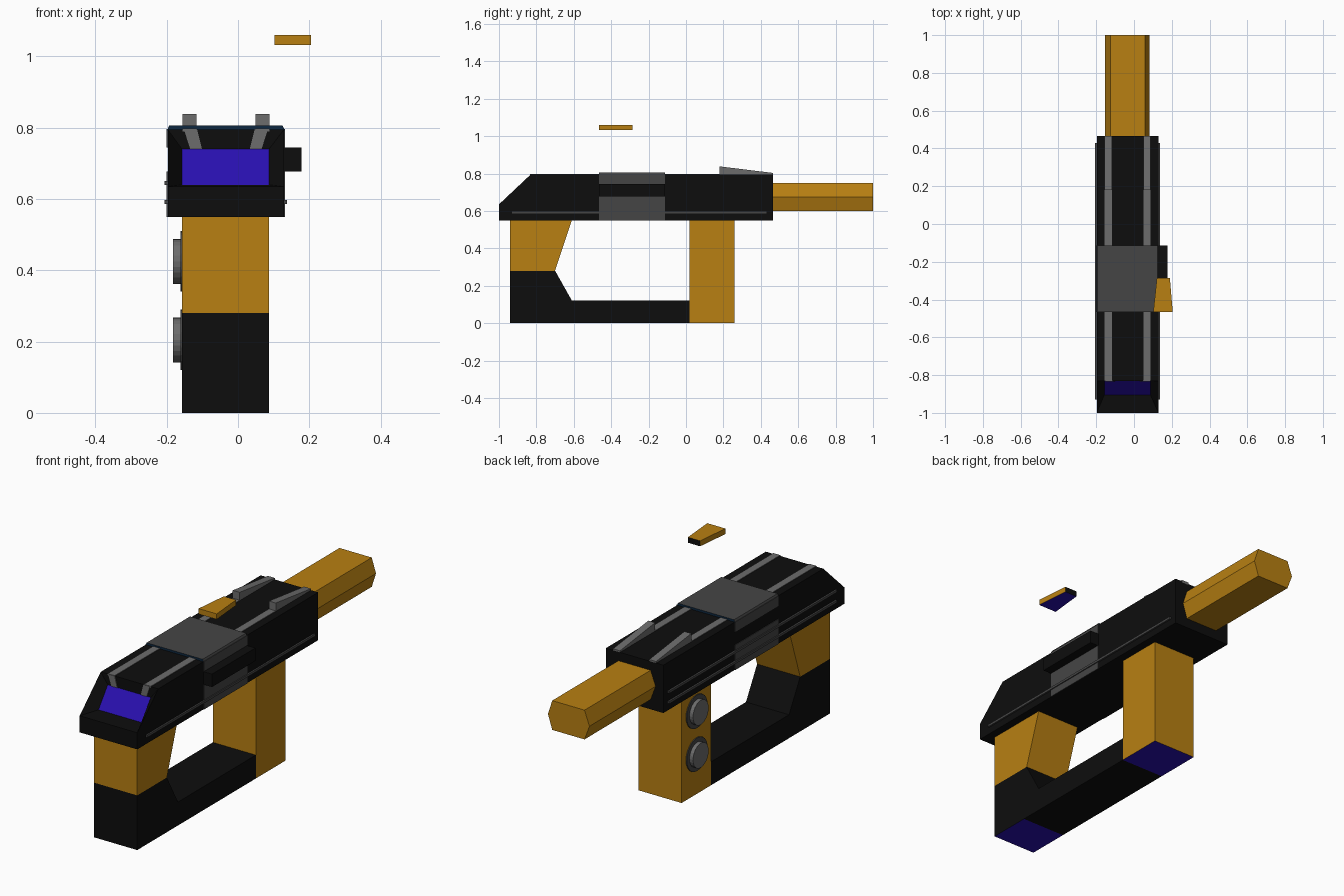
import bpy, bmesh, math
from mathutils import Vector

if "Cube" in bpy.data.objects:
    bpy.data.objects.remove(bpy.data.objects["Cube"])


def mat(name, r, g, b):
    m = bpy.data.materials.new(name)
    m.diffuse_color = (r, g, b, 1)
    m.use_nodes = True
    m.node_tree.nodes["Principled BSDF"].inputs["Base Color"].default_value = m.diffuse_color
    return m


GOLD = mat("gold", .48, .215, .006)
BLACK = mat("black", .004, .004, .004)
PURPLE = mat("violet", .022, .005, .43)
LIGHT = mat("light_grey", .15, .15, .15)
DARK = mat("dark_grey", .06, .06, .06)
NAVY = mat("navy", .004, .02, .05)


def prism(name, pts, a, b, axis, *mats, rule=None):
    """Extrude a 2D outline from a to b along axis; rule(face) picks the material."""
    def place(p, d):
        return {'x': (d, p[0], p[1]), 'y': (p[0], d, p[1]), 'z': (p[0], p[1], d)}[axis]
    bm = bmesh.new()
    lo = [bm.verts.new(place(p, a)) for p in pts]
    hi = [bm.verts.new(place(p, b)) for p in pts]
    bm.faces.new(lo)
    bm.faces.new(hi)
    n = len(pts)
    for i in range(n):
        j = (i + 1) % n
        bm.faces.new((lo[i], lo[j], hi[j], hi[i]))
    bmesh.ops.recalc_face_normals(bm, faces=bm.faces)
    if rule:
        for f in bm.faces:
            f.material_index = rule(f)
    me = bpy.data.meshes.new(name)
    bm.to_mesh(me)
    bm.free()
    for m in mats:
        me.materials.append(m)
    ob = bpy.data.objects.new(name, me)
    bpy.context.collection.objects.link(ob)
    return ob


def box(name, x0, x1, y0, y1, z0, z1, *mats, rule=None):
    return prism(name, [(y0, z0), (y1, z0), (y1, z1), (y0, z1)], x0, x1, 'x', *mats, rule=rule)


def bottom(f):
    return 1 if f.normal.z < -.9 else 0


MID = -.034            # centre plane of the body
XL, XR = -.197, .129   # body sides
GL, GR = -.157, .087   # grip sides

# Body with sloped nose, the slope sunk into a violet screen
body = prism("body", [(-1, .55), (.465, .55), (.465, .795), (-.83, .795), (-1, .635)],
             XL, XR, 'x', BLACK, PURPLE)
bm = bmesh.new()
bm.from_mesh(body.data)
slope = next(f for f in bm.faces if f.normal.y < -.3 and f.normal.z > .3)
bmesh.ops.inset_individual(bm, faces=[slope], thickness=.03)
slope.material_index = 1
zc = slope.calc_center_median().z
for v in slope.verts:
    y, z = (-.905, .64) if v.co.z < zc else (-.83, .74)
    v.co = Vector((GL if v.co.x < MID else GR, y, z))
bm.to_mesh(body.data)
bm.free()

# Barrel: wide six-sided bar
prism("barrel", [(-.153, .675), (-.125, .6), (.058, .6), (.082, .675), (.058, .75), (-.125, .75)],
      .465, 1, 'y', GOLD)

# Top stripes, their ends on the nose, and rear wedge fins
for side, s in (("left", -1), ("right", 1)):
    def mx(d):
        return MID + s * d
    x0, x1 = sorted((mx(.083), mx(.122)))
    box(side + "_top_stripe", x0, x1, -.832, .465, .79, .798, LIGHT)
    prism(side + "_nose_stripe", [(mx(.118), .796), (mx(.081), .796), (mx(.067), .74), (mx(.1), .74)],
          -.834, -.829, 'y', LIGHT)
    prism(side + "_fin", [(.18, .79), (.465, .79), (.465, .803), (.18, .838)], x0, x1, 'x', LIGHT)

# Sleeve around the middle: top plate and side panels
prism("sleeve_top", [(XL - .002, .793), (XR + .002, .793), (XR - .004, .806), (XL + .004, .806)],
      -.465, -.113, 'y', DARK, NAVY, rule=lambda f: 1 if abs(f.normal.y) > .9 else 0)
for side, x in (("left", XL), ("right", XR)):
    box(side + "_lower_panel", x - .003, x + .003, -.465, -.113, .55, .678, DARK)
    box(side + "_upper_panel", x - .003, x + .003, -.465, -.113, .745, .796, DARK)
box("side_block", XR - .01, .178, -.465, -.113, .678, .744, BLACK)

# Thin side rails
for name, x, z in (("right_rail", XR, .592), ("left_low_rail", XL, .592), ("left_high_rail", XL, .645)):
    box(name, x - .009, x + .008, -.93, .43, z - .006, z + .006, DARK)

# Handle, lower guard and rear magazine
prism("handle", [(-.94, .28), (-.70, .28), (-.61, .55), (-.94, .55)], GL, GR, 'x', GOLD)
prism("lower_guard", [(-.94, 0), (-.72, 0), (.02, 0), (.02, .12), (-.61, .12), (-.70, .28), (-.94, .28)],
      GL, GR, 'x', BLACK, PURPLE,
      rule=lambda f: 1 if bottom(f) and f.calc_center_median().y < -.7 else 0)
box("magazine", GL, GR, .02, .26, 0, .55, GOLD, PURPLE, rule=bottom)


# Round buttons on the left of the magazine
def circle(r, cz, n=24):
    return [(.14 + r * math.cos(2 * math.pi * i / n), cz + r * math.sin(2 * math.pi * i / n))
            for i in range(n)]


for name, cz in (("upper", .425), ("lower", .205)):
    prism(name + "_button_ring", circle(.085, cz), -.162, -.15, 'x', DARK)
    prism(name + "_button", circle(.063, cz), -.182, -.155, 'x', LIGHT)

# Floating tapered sight above the body
prism("floating_sight", [(.102, -.465), (.205, -.465), (.19, -.287), (.121, -.287)],
      1.032, 1.06, 'z', GOLD, PURPLE, BLACK,
      rule=lambda f: 1 if bottom(f) else (2 if f.normal.y > .9 else 0))
